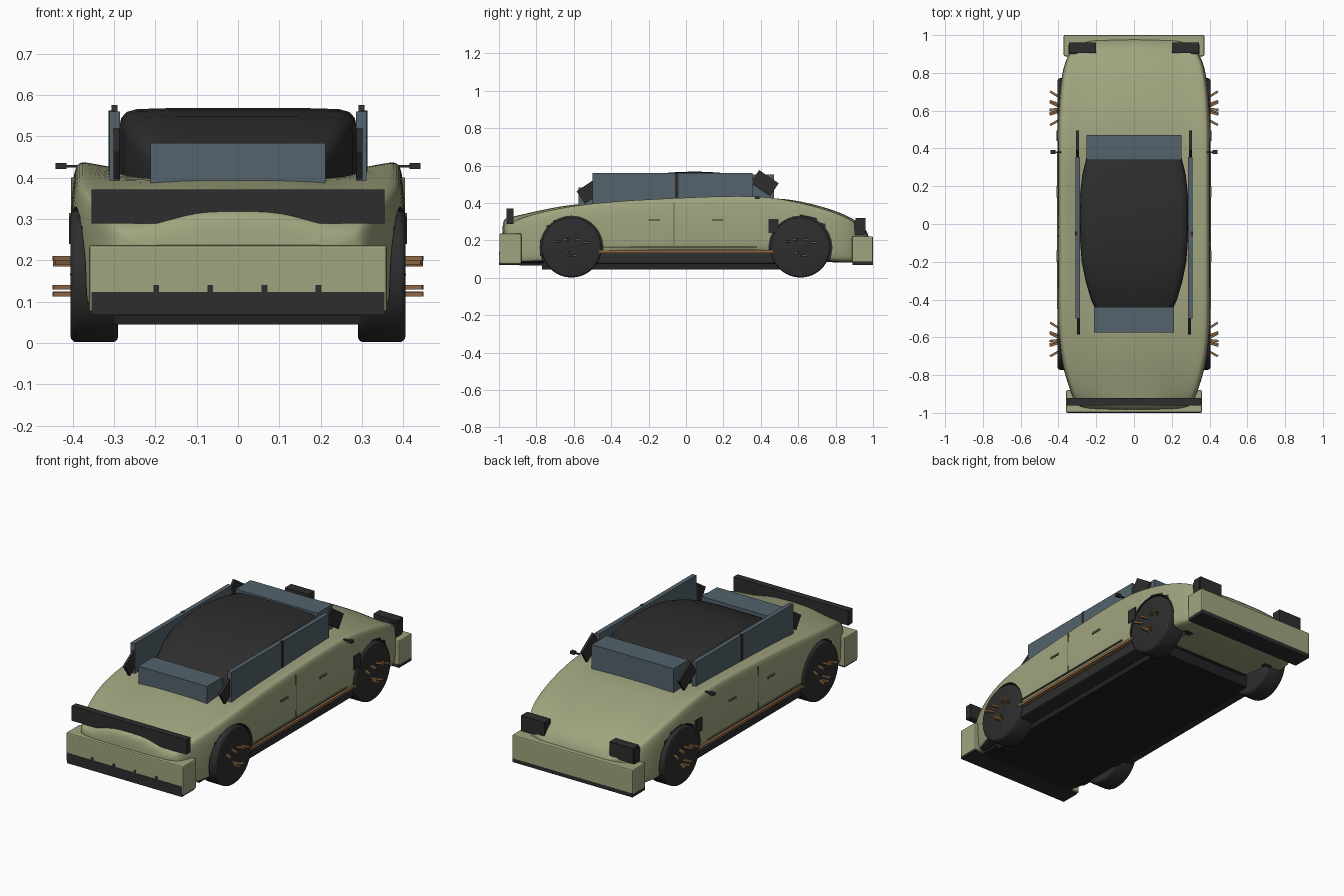
import bpy, bmesh, math
from mathutils import Matrix

if "Cube" in bpy.data.objects:
    bpy.data.objects.remove(bpy.data.objects["Cube"])


def mat(name, rgb):
    m = bpy.data.materials.new(name)
    m.diffuse_color = (*rgb, 1)
    m.use_nodes = True
    m.node_tree.nodes["Principled BSDF"].inputs["Base Color"].default_value = m.diffuse_color
    return m


GREEN = mat("olive_paint", (0.352, 0.371, 0.209))
BLACK = mat("black_trim", (0.027, 0.027, 0.027))
GLASS = mat("blue_grey_glass", (0.088, 0.125, 0.15))
BROWN = mat("bronze", (0.27, 0.14, 0.06))
FLOOR = mat("floor_black", (0.017, 0.015, 0.017))
SEAM = mat("dark_olive", (0.13, 0.135, 0.08))


def add(name, bm, *mats):
    bmesh.ops.recalc_face_normals(bm, faces=bm.faces)
    me = bpy.data.meshes.new(name)
    bm.to_mesh(me)
    bm.free()
    ob = bpy.data.objects.new(name, me)
    bpy.context.collection.objects.link(ob)
    for m in mats:
        me.materials.append(m)
    return ob


def smooth(ob, deg=35):
    bpy.ops.object.select_all(action='DESELECT')
    ob.select_set(True)
    bpy.context.view_layer.objects.active = ob
    bpy.ops.object.shade_smooth_by_angle(angle=math.radians(deg))


def bake(ob):
    dg = bpy.context.evaluated_depsgraph_get()
    me = bpy.data.meshes.new_from_object(ob.evaluated_get(dg))
    ob.modifiers.clear()
    ob.data = me


def box(name, m, x, y, z, rx=0, rz=0, bevel=0):
    """Box from (min, max) ranges, turned about its own centre."""
    bm = bmesh.new()
    bmesh.ops.create_cube(bm, size=1)
    size = [b - a for a, b in (x, y, z)]
    bmesh.ops.scale(bm, vec=size, verts=bm.verts)
    if bevel:
        bmesh.ops.bevel(bm, geom=bm.edges[:], offset=bevel, segments=2,
                        affect='EDGES', profile=0.5)
    c = [(a + b) / 2 for a, b in (x, y, z)]
    bm.transform(Matrix.Translation(c) @ Matrix.Rotation(rz, 4, 'Z')
                 @ Matrix.Rotation(rx, 4, 'X'))
    return add(name, bm, m)


def pair(name, m, x, y, z, rx=0, rz=0, bevel=0):
    box(name + "_right", m, x, y, z, rx, rz, bevel)
    box(name + "_left", m, (-x[1], -x[0]), y, z, rx, -rz, bevel)


def loft(name, rings, *mats):
    """Skin closed rings of equal length and cap both ends."""
    bm = bmesh.new()
    vs = [[bm.verts.new(p) for p in r] for r in rings]
    n = len(vs[0])
    for a, b in zip(vs, vs[1:]):
        for i in range(n):
            bm.faces.new((a[i], a[(i + 1) % n], b[(i + 1) % n], b[i]))
    bm.faces.new(vs[0])
    bm.faces.new(vs[-1])
    return add(name, bm, *mats)


def ring(half, y):
    """Half profile from top centre to bottom centre, mirrored to a full ring."""
    right = [(x, y, z) for x, z in half]
    return right + [(-x, y, z) for x, z in half[-2:0:-1]]


def wheel_cyl(name, m, x0, x1, y, r, bevel=0):
    bm = bmesh.new()
    bmesh.ops.create_cone(bm, cap_ends=True, segments=48, radius1=r, radius2=r,
                          depth=x1 - x0)
    if bevel:
        rims = [e for e in bm.edges if abs(e.verts[0].co.z - e.verts[1].co.z) < 1e-5]
        bmesh.ops.bevel(bm, geom=rims, offset=bevel, segments=3, affect='EDGES', profile=0.5)
    bm.transform(Matrix.Translation(((x0 + x1) / 2, y, 0.162))
                 @ Matrix.Rotation(math.pi / 2, 4, 'Y'))
    return add(name, bm, m)


# Body shell: y, half width, centre top, shoulder top, bottom
stations = [(-0.985, 0.28, 0.315, 0.25, 0.10), (-0.95, 0.31, 0.322, 0.285, 0.075),
            (-0.88, 0.34, 0.338, 0.325, 0.075), (-0.75, 0.38, 0.368, 0.362, 0.075),
            (-0.60, 0.402, 0.395, 0.39, 0.10), (-0.40, 0.404, 0.405, 0.415, 0.13),
            (0.0, 0.404, 0.40, 0.437, 0.13), (0.30, 0.404, 0.41, 0.447, 0.13),
            (0.45, 0.404, 0.43, 0.437, 0.13), (0.60, 0.402, 0.415, 0.41, 0.10),
            (0.80, 0.385, 0.362, 0.357, 0.08), (0.92, 0.345, 0.305, 0.295, 0.08),
            (0.985, 0.25, 0.235, 0.22, 0.10)]
rings = []
for y, w, zc, zs, zb in stations:
    h = zs - zb
    rings.append(ring([(0, zc), (0.35 * w, zc), (0.7 * w, (zc + zs) / 2 - 0.012),
                       (0.94 * w, zs), (0.975 * w, zs - 0.05 * h), (w, zs - 0.25 * h),
                       (w, zb + 0.35 * h), (0.99 * w, zb + 0.06 * h),
                       (0.93 * w, zb), (0, zb)], y))
body = loft("body", rings, GREEN, BLACK)
sub = body.modifiers.new("round", 'SUBSURF')
sub.levels = 2
WHEELS = [(s, y) for s in (1, -1) for y in (-0.612, 0.612)]
cutters = []
for s, y in WHEELS:
    a, b = sorted((s * 0.27, s * 0.5))
    c = wheel_cyl("arch_cutter", BLACK, a, b, y, 0.168)
    c.hide_render = True
    cutters.append(c)
    mod = body.modifiers.new("arch", 'BOOLEAN')
    mod.operation = 'DIFFERENCE'
    mod.object = c
    mod.solver = 'EXACT'
bake(body)
for c in cutters:
    bpy.data.objects.remove(c)
# Black wheel wells and front underside
for p in body.data.polygons:
    c = p.center
    well = abs(c.x) > 0.265 and math.hypot(abs(c.y) - 0.612, c.z - 0.162) < 0.17
    under = p.normal.z < -0.7 and c.y < 0.6
    p.material_index = 1 if well or under else 0
smooth(body, 40)

# Roof: y, half width, height
roof = []
for y, w, z in [(-0.46, 0.20, 0.455), (-0.40, 0.228, 0.485), (-0.30, 0.257, 0.523),
                (-0.20, 0.277, 0.549), (-0.08, 0.286, 0.564), (0.05, 0.287, 0.569),
                (0.16, 0.285, 0.564), (0.26, 0.274, 0.555), (0.36, 0.25, 0.54)]:
    roof.append(ring([(0, z), (0.5 * w, z), (0.85 * w, z - 0.003), (0.94 * w, z - 0.01),
                      (0.985 * w, z - 0.025), (w, z - 0.045), (w, 0.39), (0, 0.39)], y))
smooth(loft("roof", roof, BLACK), 45)

# Glass
box("front_windscreen", GLASS, (-0.212, 0.212), (-0.575, -0.44), (0.38, 0.484))
box("rear_window", GLASS, (-0.252, 0.252), (0.34, 0.47), (0.40, 0.553))
pair("side_window", GLASS, (0.286, 0.311), (-0.50, 0.355), (0.39, 0.56))

# Tilted pillar plates at the window ends, with a thin divider
pair("rear_pillar", BLACK, (0.292, 0.306), (0.357, 0.483), (0.465, 0.548), rx=-0.59)
pair("front_pillar", BLACK, (0.287, 0.301), (-0.572, -0.462), (0.42, 0.50), rx=0.59)
pair("window_divider", BLACK, (0.30, 0.313), (-0.06, -0.04), (0.41, 0.562))

# Front bumper, splitter and wing
box("front_bumper", GREEN, (-0.36, 0.36), (-0.998, -0.88), (0.075, 0.237), bevel=0.006)
box("front_splitter", BLACK, (-0.354, 0.354), (-1.0, -0.985), (0.068, 0.124))
box("front_bumper_base", BLACK, (-0.354, 0.354), (-0.99, -0.89), (0.068, 0.08))
for i in range(4):
    x = -0.198 + i * 0.131
    box("splitter_tab_%d" % (i + 1), BLACK, (x - 0.007, x + 0.007), (-1.0, -0.99), (0.12, 0.14))
box("front_wing", BLACK, (-0.354, 0.354), (-0.96, -0.922), (0.289, 0.371))

# Rear bumper and lamps
box("rear_bumper", GREEN, (-0.372, 0.372), (0.888, 1.0), (0.085, 0.222), bevel=0.006)
box("rear_bumper_base", BLACK, (-0.37, 0.37), (0.89, 1.0), (0.07, 0.093))
pair("rear_lamp", BLACK, (0.20, 0.345), (0.905, 0.96), (0.235, 0.32))
pair("rear_lamp_housing", BLACK, (0.30, 0.347), (0.90, 0.95), (0.23, 0.305))

# Floor, sills and trim strips
box("floor", FLOOR, (-0.30, 0.30), (-0.77, 0.58), (0.045, 0.135))
box("front_undertray", FLOOR, (-0.30, 0.30), (-0.89, -0.75), (0.066, 0.085))
pair("sill", BLACK, (0.28, 0.385), (-0.50, 0.50), (0.075, 0.135), bevel=0.01)
pair("sill_strip", BROWN, (0.35, 0.404), (-0.47, 0.47), (0.134, 0.148))
pair("door_sill_line", SEAM, (0.395, 0.407), (-0.45, 0.38), (0.163, 0.168))
pair("door_seam", SEAM, (0.395, 0.4045), (-0.066, -0.062), (0.17, 0.40))
pair("front_door_handle", SEAM, (0.395, 0.409), (-0.20, -0.14), (0.305, 0.315))
pair("rear_door_handle", SEAM, (0.395, 0.409), (0.14, 0.20), (0.305, 0.315))
pair("side_vent", BLACK, (0.385, 0.409), (0.44, 0.495), (0.24, 0.315))

# Mirrors
pair("mirror_stem", BLACK, (0.375, 0.42), (0.375, 0.385), (0.425, 0.431))
pair("mirror", BLACK, (0.415, 0.441), (0.37, 0.392), (0.421, 0.436))

# Wheels with angled bronze spokes standing out of the face
spokes = [(-0.075, 0.195, 0.5), (-0.025, 0.205, 0.3), (0.03, 0.205, -0.35),
          (0.075, 0.19, -0.55), (-0.018, 0.135, 0.25), (0.02, 0.12, -0.45), (-0.005, 0.118, 0.1)]
for s, y in WHEELS:
    side = ("right" if s > 0 else "left") + ("_front" if y < 0 else "_rear")
    a, b = sorted((s * 0.29, s * 0.405))
    smooth(wheel_cyl("wheel_" + side, BLACK, a, b, y, 0.16, 0.014))
    for i, (dy, z, ang) in enumerate(spokes):
        a, b = sorted((s * 0.392, s * 0.448))
        box("spoke_%s_%d" % (side, i + 1), BROWN, (a, b),
            (y + dy - 0.006, y + dy + 0.006), (z - 0.005, z + 0.005), rz=-s * ang)
